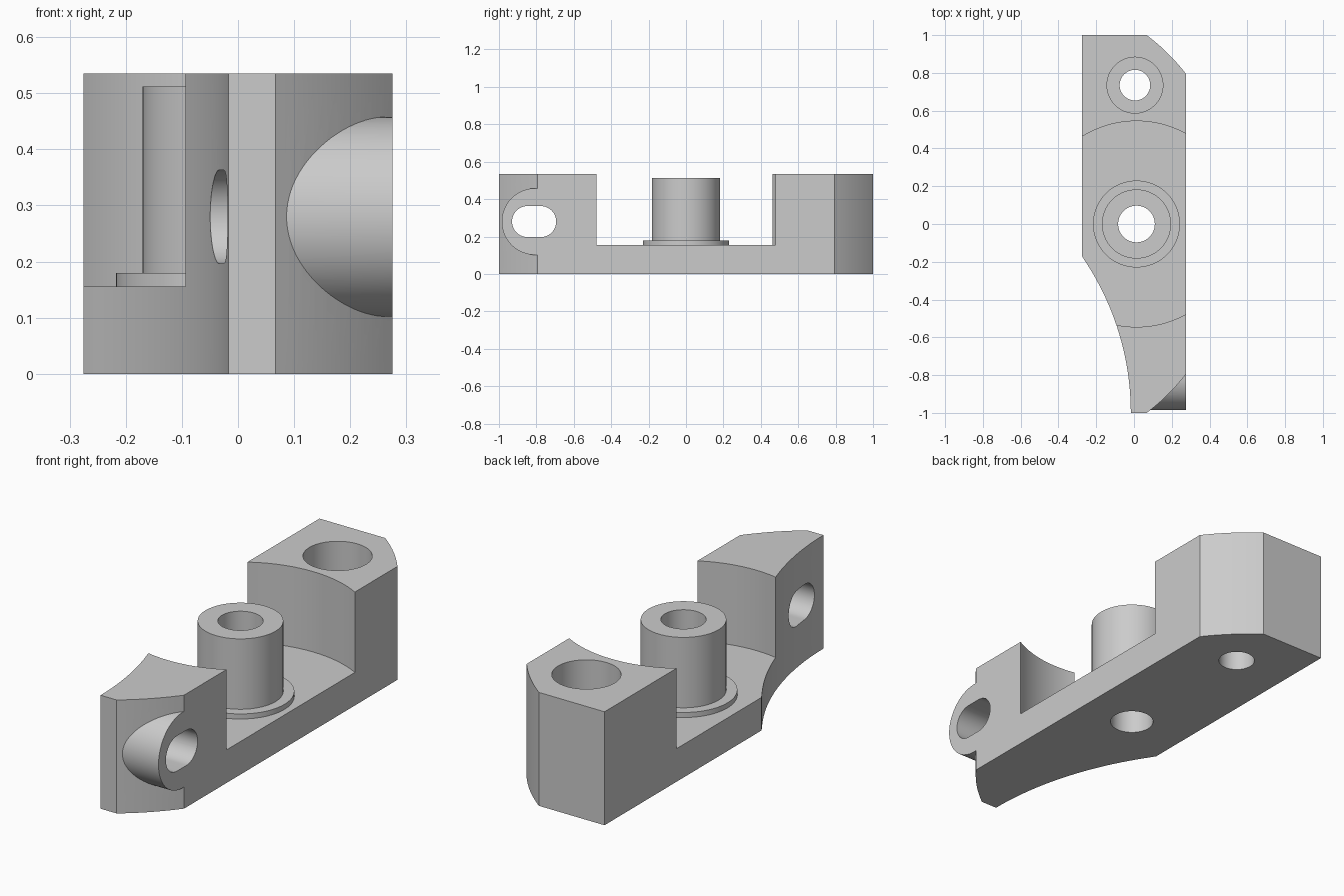
import bpy, bmesh, math
from mathutils import Matrix, Vector

cube = bpy.data.objects.get("Cube")
if cube:
    bpy.data.objects.remove(cube, do_unlink=True)

HEIGHT, FLOOR, HALF = 0.535, 0.156, 0.275
PIVOT = (0.013, 0)      # centre of the post and the round channel
BOSS_Z = 0.28

grey = bpy.data.materials.new("plain_grey")
grey.use_nodes = True
grey.diffuse_color = (0.6, 0.6, 0.6, 1)
grey.node_tree.nodes["Principled BSDF"].inputs["Base Color"].default_value = (0.6, 0.6, 0.6, 1)


def add_object(name, bm):
    bmesh.ops.recalc_face_normals(bm, faces=bm.faces)
    mesh = bpy.data.meshes.new(name)
    bm.to_mesh(mesh)
    bm.free()
    mesh.materials.append(grey)
    obj = bpy.data.objects.new(name, mesh)
    bpy.context.collection.objects.link(obj)
    return obj


def prism(name, outline, low, high, along_x=False):
    """Extrude an outline along z, or a (y, z) outline along x."""
    bm = bmesh.new()
    place = (lambda p: (low, *p)) if along_x else (lambda p: (*p, low))
    face = bm.faces.new([bm.verts.new(place(p)) for p in outline])
    new = bmesh.ops.extrude_face_region(bm, geom=[face])["geom"]
    move = Vector((high - low, 0, 0) if along_x else (0, 0, high - low))
    bmesh.ops.translate(bm, vec=move, verts=[v for v in new if isinstance(v, bmesh.types.BMVert)])
    return add_object(name, bm)


def cylinder(name, centre, radius, low, high):
    return prism(name, arc(centre, radius, 0, 360, 96)[:-1], low, high)


def arc(centre, radius, start, end, steps=32):
    angles = [math.radians(start + (end - start) * i / steps) for i in range(steps + 1)]
    return [(centre[0] + radius * math.cos(a), centre[1] + radius * math.sin(a)) for a in angles]


def bulge(a, b, sag, steps=10):
    """Shallow curve from a to b, bowing to the right of travel."""
    a, b = Vector(a), Vector(b)
    side = Vector((b.y - a.y, a.x - b.x)).normalized()
    return [tuple(a.lerp(b, i / steps) + side * sag * 4 * i / steps * (1 - i / steps))
            for i in range(steps + 1)]


def combine(target, tool, operation):
    mod = target.modifiers.new(tool.name, 'BOOLEAN')
    mod.operation, mod.object, mod.solver = operation, tool, 'EXACT'
    bpy.context.view_layer.objects.active = target
    bpy.ops.object.modifier_apply(modifier=mod.name)
    bpy.data.objects.remove(tool, do_unlink=True)


# Body: bowed corners on one side, a long concave scoop on the other
R = 1.455
scoop = arc((-R - 0.017, -1), R, math.degrees(math.asin(0.83 / R)), 0)
scoop[0] = (-HALF, scoop[0][1])
outline = (scoop + bulge((0.067, -1), (HALF, -0.795), 0.01)
           + bulge((HALF, 0.795), (0.067, 1), 0.01) + [(-HALF, 1)])
body = prism("bracket_body", outline, 0, HEIGHT)

# Round channel across the middle
combine(body, cylinder("channel", PIVOT, 0.545, FLOOR, 1), 'DIFFERENCE')

# Flange and post on the channel floor
combine(body, cylinder("flange", PIVOT, 0.23, FLOOR - 0.05, 0.18), 'UNION')
combine(body, cylinder("post", PIVOT, 0.183, FLOOR - 0.03, 0.512), 'UNION')

# Half-round side boss
boss = arc((-0.807, BOSS_Z), 0.178, 90, 270, 48) + [(-0.7, BOSS_Z - 0.178), (-0.7, BOSS_Z + 0.178)]
combine(body, prism("side_boss", boss, 0.05, HALF, True), 'UNION')

# Slot through the side boss
slot = arc((-0.847, BOSS_Z), 0.083, 90, 270) + arc((-0.777, BOSS_Z), 0.083, -90, 90)
combine(body, prism("slot", slot, -0.5, 0.5, True), 'DIFFERENCE')

# Post bore, and the counterbored bolt hole at the back
BOLT = (0.005, 0.735)
combine(body, cylinder("post_bore", PIVOT, 0.097, -0.1, 1), 'DIFFERENCE')
combine(body, cylinder("counterbore", BOLT, 0.148, FLOOR, 1), 'DIFFERENCE')
combine(body, cylinder("bolt_hole", BOLT, 0.081, -0.1, 1), 'DIFFERENCE')

bpy.ops.object.select_all(action='DESELECT')
body.select_set(True)
bpy.context.view_layer.objects.active = body
bpy.ops.object.shade_smooth_by_angle(angle=math.radians(20))
